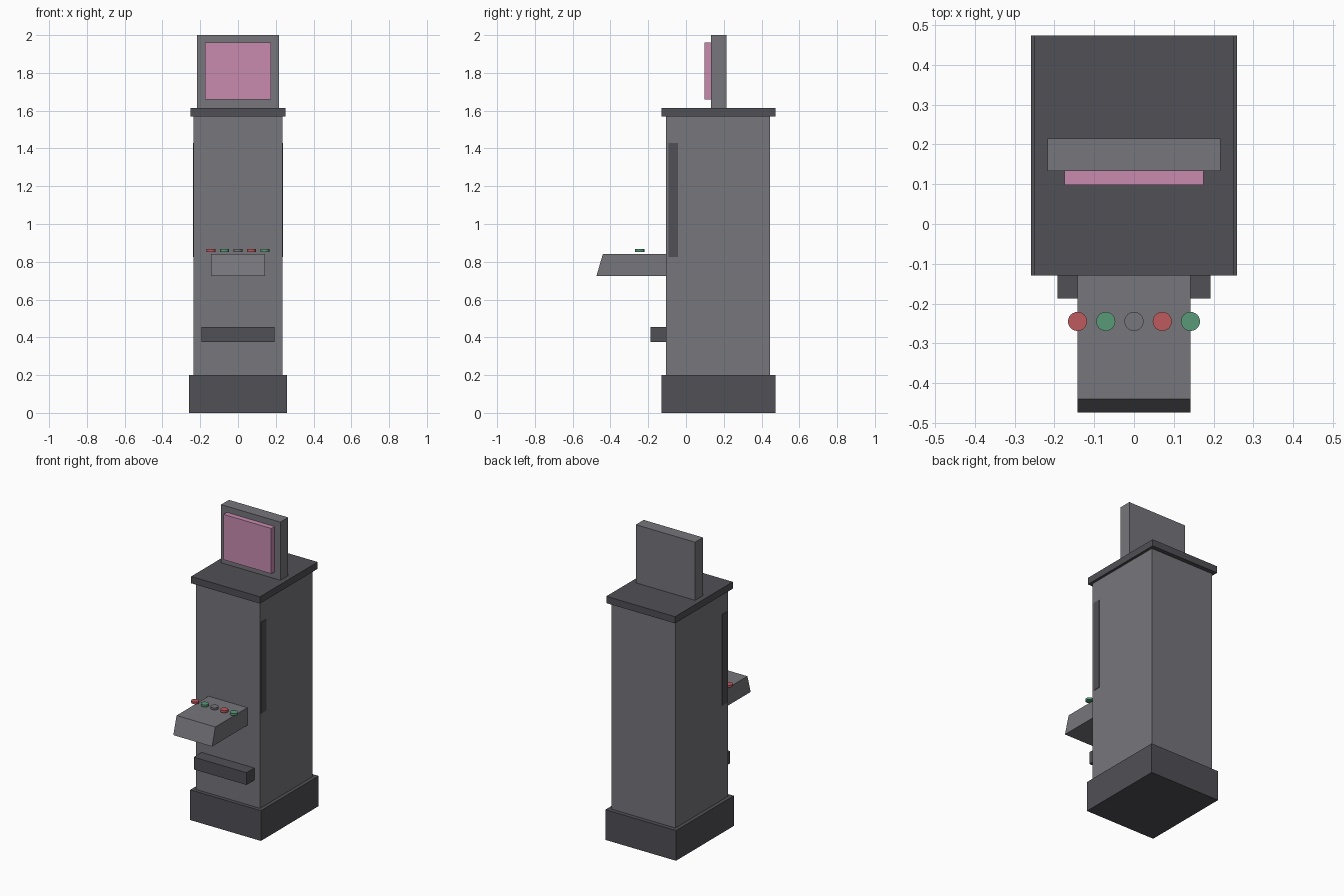
import bpy, bmesh

cube = bpy.data.objects.get("Cube")
if cube:
    bpy.data.objects.remove(cube, do_unlink=True)


def material(name, rgb):
    mat = bpy.data.materials.new(name)
    mat.use_nodes = True
    mat.diffuse_color = (*rgb, 1)
    bsdf = next(n for n in mat.node_tree.nodes if n.type == 'BSDF_PRINCIPLED')
    bsdf.inputs["Base Color"].default_value = (*rgb, 1)
    return mat


gray = material("mid gray", (0.18, 0.18, 0.20))
dark = material("dark gray", (0.08, 0.08, 0.093))
pink = material("pink", (0.58, 0.26, 0.43))
red = material("red", (0.51, 0.10, 0.11))
green = material("green", (0.10, 0.32, 0.19))


def finish(name, bm, mat):
    bmesh.ops.recalc_face_normals(bm, faces=bm.faces)
    mesh = bpy.data.meshes.new(name)
    bm.to_mesh(mesh)
    bm.free()
    mesh.materials.append(mat)
    obj = bpy.data.objects.new(name, mesh)
    bpy.context.collection.objects.link(obj)
    return obj


def box(name, mat, xs, ys, zs, top_inset=0):
    """Box between limits; top_inset slopes the front face back at the top."""
    bm = bmesh.new()
    bmesh.ops.create_cube(bm, size=1)
    for v in bm.verts:
        slope = top_inset if v.co.z > 0 and v.co.y < 0 else 0
        v.co = (xs[v.co.x > 0], ys[v.co.y > 0] + slope, zs[v.co.z > 0])
    return finish(name, bm, mat)


def wide(half):
    return (-half, half)


# Cabinet
box("base", dark, wide(0.259), (-0.13, 0.474), (0, 0.2))
box("cabinet_body", gray, wide(0.235), (-0.105, 0.446), (0.2, 1.57))
box("top_cap", dark, wide(0.252), (-0.13, 0.474), (1.57, 1.615))

# Sign on top
box("sign_panel", gray, wide(0.217), (0.133, 0.215), (1.615, 2))
box("sign_screen", pink, wide(0.175), (0.098, 0.133), (1.66, 1.96))

# Control shelf and coin tray
box("control_shelf", gray, wide(0.142), (-0.474, -0.105), (0.725, 0.842), 0.034)
box("coin_tray", dark, wide(0.193), (-0.187, -0.105), (0.375, 0.456))

# Thin strips on both sides
for side, s in (("left", 1), ("right", -1)):
    box(side + "_side_strip", dark, sorted((s * 0.233, s * 0.238)),
        (-0.093, -0.042), (0.825, 1.43))

# Row of buttons above the shelf
for i, mat in enumerate((red, green, gray, red, green)):
    bm = bmesh.new()
    bmesh.ops.create_cone(bm, cap_ends=True, segments=24, radius1=0.024,
                          radius2=0.024, depth=0.014)
    bmesh.ops.translate(bm, verts=bm.verts, vec=((i - 2) * 0.071, -0.245, 0.86))
    button = finish(f"button_{i + 1}", bm, mat)
    bpy.ops.object.select_all(action='DESELECT')
    button.select_set(True)
    bpy.context.view_layer.objects.active = button
    bpy.ops.object.shade_smooth_by_angle()
